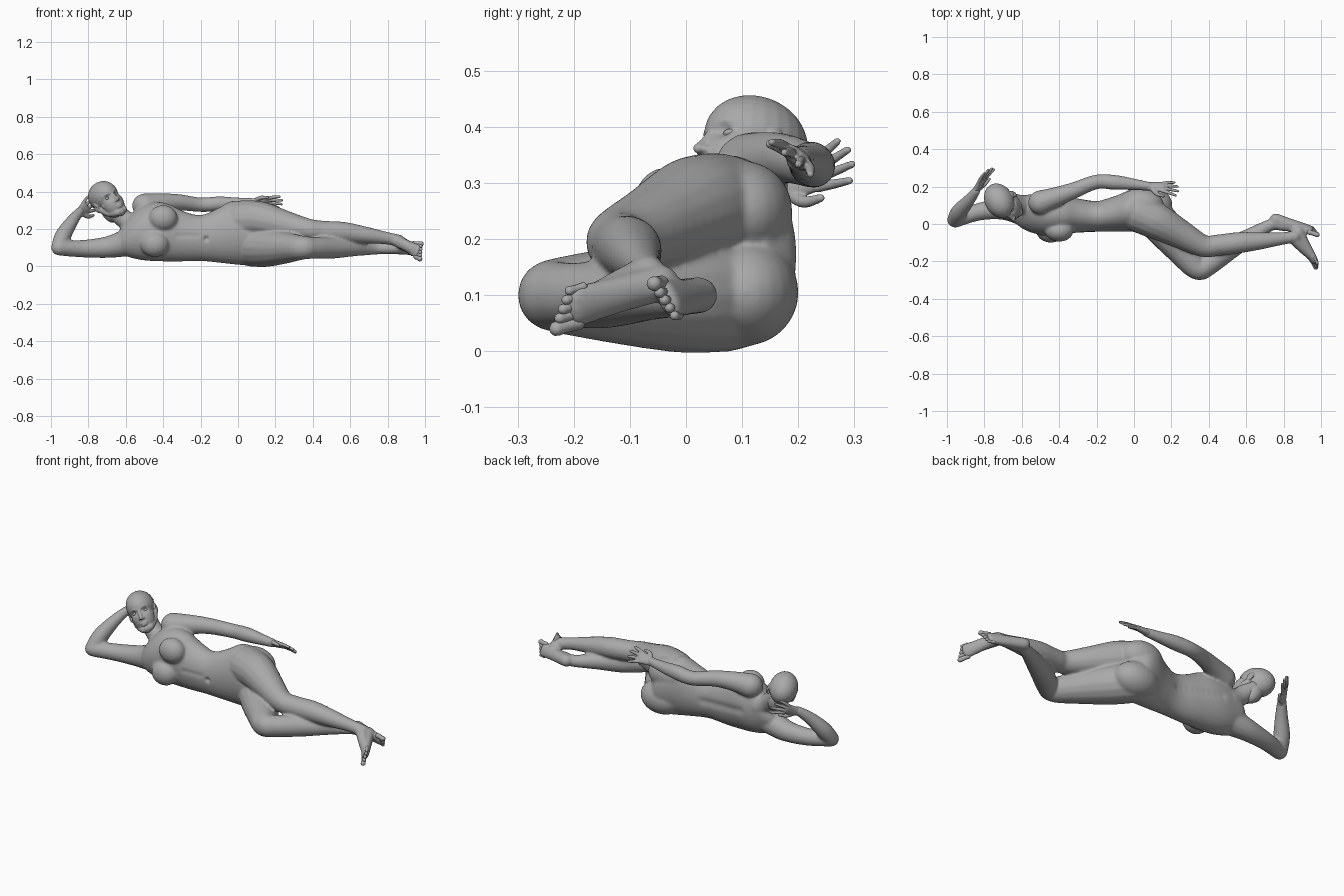
import bpy, bmesh, math
from mathutils import Vector, Matrix

if "Cube" in bpy.data.objects:
    bpy.data.objects.remove(bpy.data.objects["Cube"])

clay = bpy.data.materials.new("grey clay")
clay.diffuse_color = (0.4, 0.4, 0.4, 1)
clay.use_nodes = True
clay.node_tree.nodes["Principled BSDF"].inputs["Base Color"].default_value = (0.4, 0.4, 0.4, 1)


# ---------- helpers ----------
def spline(pts, steps=6):
    """Catmull-Rom interpolation of equal-length tuples."""
    out = []
    for i in range(len(pts) - 1):
        q = [pts[max(i - 1, 0)], pts[i], pts[i + 1], pts[min(i + 2, len(pts) - 1)]]
        for k in range(steps):
            t = k / steps
            out.append([0.5 * (2 * b + (c - a) * t + (2 * a - 5 * b + 4 * c - d) * t * t
                               + (3 * b - a - 3 * c + d) * t ** 3) for a, b, c, d in zip(*q)])
    return out + [list(pts[-1])]


def skin_rings(bm, rings):
    vs = [[bm.verts.new(p) for p in r] for r in rings]
    n = len(vs[0])
    for r0, r1 in zip(vs, vs[1:]):
        for i in range(n):
            bm.faces.new((r0[i], r0[(i + 1) % n], r1[(i + 1) % n], r1[i]))
    bm.faces.new(vs[0][::-1])
    bm.faces.new(vs[-1])


def limb(bm, pts, wide=(0, 0, 1), n=16):
    """Round-ended tube; points are x, y, z, radius and optional flatness."""
    p = spline([tuple(q) + ((1,) if len(q) == 4 else ()) for q in pts])
    pos = [Vector(q[:3]) for q in p]
    rows = []
    for i, q in enumerate(p):
        t = (pos[min(i + 1, len(p) - 1)] - pos[max(i - 1, 0)]).normalized()
        rows.append((pos[i], t, q[3], q[4]))
    angles = (1.4, 1.05, 0.7, 0.35)

    def cap(row, sign, order):
        c, t, r, f = row
        return [(c + t * sign * r * f * math.sin(a), t, r * math.cos(a), f) for a in order]
    rows = cap(rows[0], -1, angles) + rows + cap(rows[-1], 1, angles[::-1])
    rings = []
    for c, t, r, f in rows:
        w = Vector(wide)
        w = (w - t * w.dot(t)).normalized()
        o = t.cross(w)
        rings.append([c + w * r * math.cos(2 * math.pi * k / n) + o * r * f * math.sin(2 * math.pi * k / n)
                      for k in range(n)])
    skin_rings(bm, rings)


def blob(bm, centre, radii, frame=Matrix.Identity(4)):
    m = frame @ Matrix.Translation(centre) @ Matrix.Diagonal((*radii, 1))
    bmesh.ops.create_uvsphere(bm, u_segments=24, v_segments=16, radius=1, matrix=m)


def finish(bm, name, voxel=None, smooth=0):
    bmesh.ops.recalc_face_normals(bm, faces=bm.faces)
    me = bpy.data.meshes.new(name)
    bm.to_mesh(me)
    bm.free()
    ob = bpy.data.objects.new(name, me)
    bpy.context.collection.objects.link(ob)
    bpy.context.view_layer.objects.active = ob
    if voxel:
        mod = ob.modifiers.new("fuse", "REMESH")
        mod.mode, mod.voxel_size = "VOXEL", voxel
        bpy.ops.object.modifier_apply(modifier=mod.name)
    if smooth:
        mod = ob.modifiers.new("soften", "SMOOTH")
        mod.factor, mod.iterations = 0.5, smooth
        bpy.ops.object.modifier_apply(modifier=mod.name)
    ob.data.materials.clear()
    ob.data.materials.append(clay)
    for f in ob.data.polygons:
        f.use_smooth = True
        f.material_index = 0
    return ob


def push(ob, centre, radius, offset):
    """Soft sculpt stroke."""
    c, o = Vector(centre), Vector(offset)
    for v in ob.data.vertices:
        d = (v.co - c).length / radius
        if d < 2.5:
            v.co += o * math.exp(-d * d)


# ---------- body ----------
bm = bmesh.new()
# torso sections: x, y, z, half depth, half height, lean
torso = [(-0.615, .085, .22, .045, .06, .7), (-0.585, .07, .215, .08, .11, .7),
         (-0.53, .055, .205, .103, .14, .65), (-0.44, .05, .183, .112, .149, .5),
         (-0.32, .047, .16, .096, .134, .25), (-0.2, .042, .152, .084, .123, 0),
         (-0.1, .055, .163, .095, .145, -.1), (0, .074, .178, .116, .172, -.2),
         (.07, .075, .168, .118, .163, -.2), (.13, .05, .165, .095, .13, -.2)]
skin_rings(bm, [[(x + s * b * math.sin(a), y + d * math.cos(a), z + b * math.sin(a))
                 for a in (2 * math.pi * k / 32 for k in range(32))]
                for x, y, z, d, b, s in spline(torso)])
# bust and seat
blob(bm, (-.4, -.035, .258), (.077, .06, .07))
blob(bm, (-.445, -.04, .12), (.077, .06, .07))
blob(bm, (.035, .1, .25), (.125, .09, .09))
blob(bm, (.075, .105, .105), (.13, .096, .095))
# neck
limb(bm, [(-.55, .1, .215, .06), (-.61, .105, .255, .051), (-.685, .125, .322, .052)])
# left arm, resting along the side
limb(bm, [(-.5, .115, .325, .066), (-.42, .143, .338, .054), (-.32, .18, .343, .044), (-.2, .225, .33, .039),
          (-.1, .222, .335, .04), (0, .212, .338, .031), (.09, .2, .343, .023)])
# right arm, propping the head
limb(bm, [(-.6, .065, .125, .073), (-.7, .08, .103, .058), (-.83, .065, .095, .047), (-.955, .022, .1, .042)])
limb(bm, [(-.958, .022, .1, .041), (-.935, .065, .165, .044), (-.888, .12, .24, .034), (-.845, .175, .295, .024)])
# left leg, on top
limb(bm, [(.02, .06, .25, .104), (.12, .015, .25, .098), (.25, -.055, .222, .078), (.37, -.117, .198, .06),
          (.45, -.113, .188, .057), (.56, -.1, .182, .057), (.68, -.09, .168, .046), (.79, -.078, .152, .034),
          (.86, -.068, .138, .033)])
# right leg, bent underneath
limb(bm, [(.07, .075, .103, .104), (.15, -.01, .101, .104), (.25, -.13, .1, .086), (.338, -.233, .1, .066),
          (.4, -.215, .1, .059), (.5, -.14, .1, .059), (.62, -.068, .1, .046), (.71, -.015, .095, .034),
          (.768, .007, .098, .032)])


def foot(heel, ball, ankle, spread):
    """Foot block fused to the body; returns toes data (spread points to the big toe)."""
    h, b, a = Vector(heel), Vector(ball), Vector(ankle)
    d = (b - h).normalized()
    s = Vector(spread)
    s = (s - d * s.dot(d)).normalized()
    limb(bm, [(*h, .033, 1), (*h.lerp(b, .5), .034, .78), (*b, .04, .5)], s)
    limb(bm, [(*a, .033, 1), (*a.lerp(b, .45), .03, .9), (*a.lerp(b, .85), .028, .65)], s)
    return b, d, s


feet = {"left": foot((.878, -.045, .122), (.962, -.195, .08), (.85, -.073, .137), (0, -.45, -.9)),
        "right": foot((.758, .024, .1), (.94, -.031, .094), (.78, -.003, .098), (0, -.45, .9))}
body = finish(bm, "body", 0.006, 15)

# navel, spine groove and midline of the belly
push(body, (-.17, -.043, .148), .012, (0, .014, 0))
for k in range(9):
    push(body, (-.46 + k * .034, .163 - k * .0055, .185 - k * .004), .022, (0, -.006, 0))
for k in range(6):
    push(body, (-.32 + k * .022, -.047, .165), .014, (0, .003, 0))

# ---------- toes ----------
for side, (b, d, s) in feet.items():
    bm = bmesh.new()
    for i in range(5):
        r = .0135 if i == 0 else .0105 - i * .0005
        p = b + s * (.029 - i * .0155 + (.002 if i == 0 else 0)) - d * .004 * i
        e = p + d * (.044 - i * .004)
        limb(bm, [(*p, r), (*p.lerp(e, .5), r * .9), (*e, r)], s, 10)
    finish(bm, side + "_toes")


# ---------- hands ----------
def hand(name, wrist, direction, spread, curl, thumb_lift):
    """Flat palm, four fingers and a thumb (spread points to the thumb)."""
    bm = bmesh.new()
    w, d = Vector(wrist), Vector(direction).normalized()
    s = Vector(spread)
    s = (s - d * s.dot(d)).normalized()
    n = Vector(curl)
    limb(bm, [(*(w - d * .02), .022, .9), (*(w + d * .025), .029, .6), (*(w + d * .07), .035, .38)], s)
    for i, length in enumerate((.074, .082, .077, .06)):
        k = 1.5 - i
        p = w + d * .07 + s * k * .018
        e = (d + s * k * .18).normalized() * length
        limb(bm, [(*p, .0098), (*(p + e * .5 + n * .004), .0088), (*(p + e + n * .014), .0068)], s, 10)
    p = w + d * .015 + s * .018
    limb(bm, [(*p, .013), (*(p + s * .026 + d * .025 + n * thumb_lift), .011),
              (*(p + s * .035 + d * .062 + n * thumb_lift * 2), .0075)], s, 10)
    finish(bm, name, 0.003, 3)


hand("left_hand", (.085, .201, .343), (1, -.05, .06), (0, -.72, .6), (0, -.4, -.6), .01)
hand("right_hand", (-.845, .175, .288), (.46, .82, .4), (.45, .1, -.75), (.6, -.2, 0), .008)

# ---------- head ----------
F = Vector((.42, -.85, .3)).normalized()
U = Vector((-.5, .05, .85))
U = (U - F * U.dot(F)).normalized()
S = U.cross(F)
# head frame: side, forward, up
H = Matrix.Translation((-.697, .11, .35)) @ Matrix((S, F, U)).transposed().to_4x4()
bm = bmesh.new()
blob(bm, (0, -.015, .035), (.076, .098, .08), H)
blob(bm, (0, .03, -.028), (.06, .06, .08), H)
blob(bm, (0, .058, -.084), (.028, .026, .026), H)
blob(bm, (0, -.03, -.05), (.045, .05, .07), H)


def face_limb(pts, n=12):
    limb(bm, [(*(H @ Vector(q[:3])), q[3]) for q in pts], S, n)


face_limb([(0, .074, .024, .009), (0, .09, -.006, .0085), (0, .102, -.022, .0095)])
blob(bm, (0, .084, -.052), (.021, .008, .006), H)     # lips
blob(bm, (0, .083, -.062), (.018, .008, .006), H)
for sx in (-1, 1):
    face_limb([(sx * .012, .076, .026, .007), (sx * .03, .07, .031, .007), (sx * .047, .053, .027, .007)])
    face_limb([(sx * .038, .054, -.022, .016), (sx * .048, .028, -.02, .016)])   # cheekbone
    face_limb([(sx * .02, .062, -.084, .02), (sx * .042, .02, -.062, .021), (sx * .052, -.008, -.03, .02)])
    blob(bm, (sx * .01, .088, -.025), (.008, .01, .007), H)                   # nostril
    blob(bm, (sx * .074, -.015, -.005), (.008, .018, .029), H)               # ear
head = finish(bm, "head", 0.0035, 5)
for sx in (-1, 1):
    push(head, H @ Vector((sx * .03, .073, .01)), .014, -F * .012)
    push(head, H @ Vector((sx * .08, -.012, -.003)), .009, -S * sx * .006)

# eyes set in the sockets
bm = bmesh.new()
for sx in (-1, 1):
    blob(bm, (sx * .03, .057, .009), (.013, .011, .008), H)
finish(bm, "eyes")
